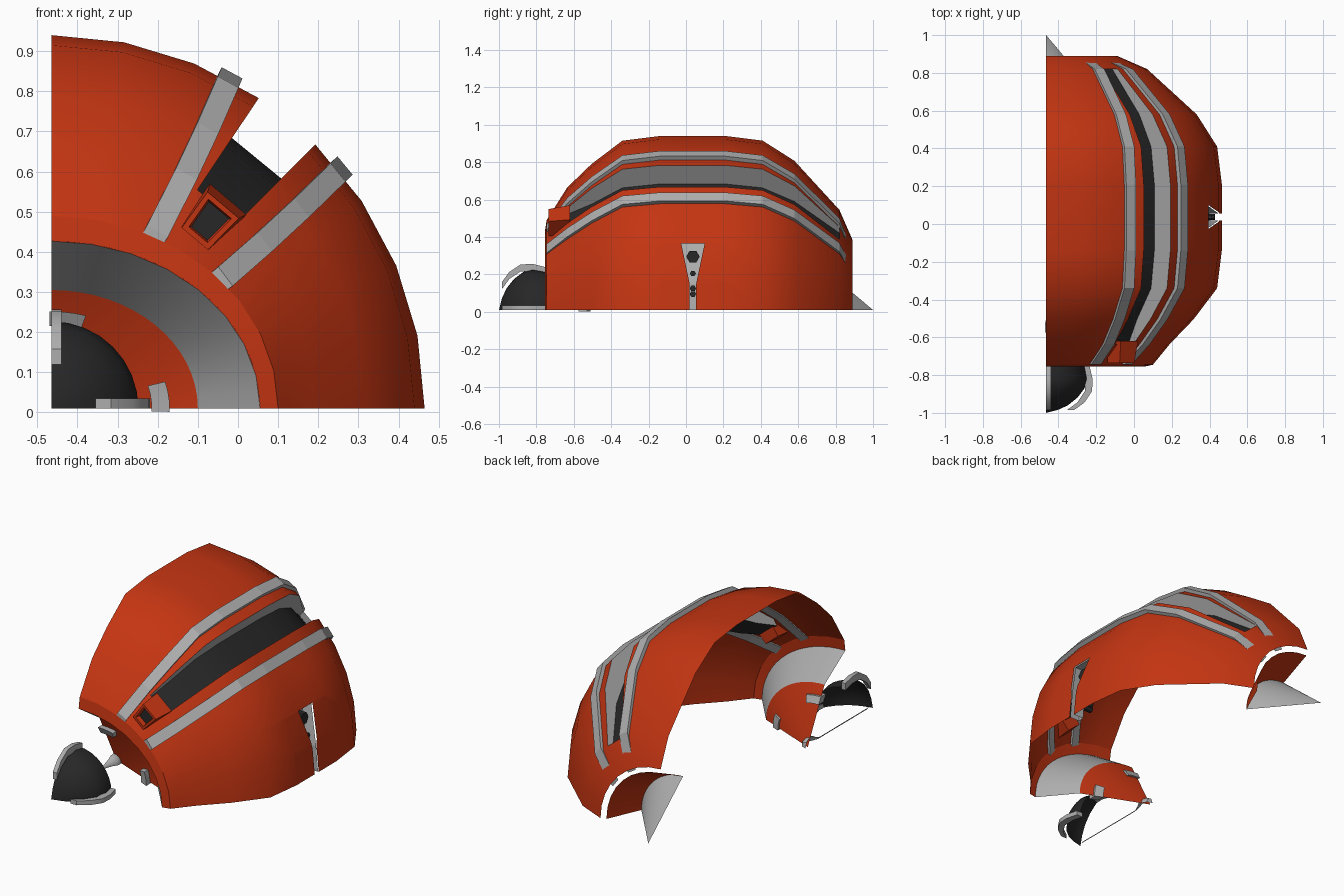
import bpy, bmesh
from math import sin, cos, radians, sqrt
from mathutils import Vector

if "Cube" in bpy.data.objects:
    bpy.data.objects.remove(bpy.data.objects["Cube"])


def material(name, rgb):
    m = bpy.data.materials.new(name)
    m.use_nodes = True
    m.diffuse_color = (*rgb, 1)
    m.node_tree.nodes["Principled BSDF"].inputs["Base Color"].default_value = (*rgb, 1)
    return m


RED = material("orange red paint", (0.55, 0.035, 0.006))
GREY = material("light grey metal", (0.42, 0.42, 0.42))
DARK = material("dark grey", (0.02, 0.02, 0.02))
AX, AZ = -0.465, 0.01          # long axis of the quarter hull
SEG = 8
STEP = 90 / SEG


def polar(a, b, deg, y):
    t = radians(deg)
    return Vector((AX + a * cos(t), y, AZ + b * sin(t)))


def finish(bm, name, mats, smooth=True):
    me = bpy.data.meshes.new(name)
    bm.to_mesh(me)
    bm.free()
    ob = bpy.data.objects.new(name, me)
    bpy.context.collection.objects.link(ob)
    for m in mats:
        me.materials.append(m)
    if smooth:
        bpy.ops.object.select_all(action='DESELECT')
        ob.select_set(True)
        bpy.context.view_layer.objects.active = ob
        bpy.ops.object.shade_smooth_by_angle(angle=radians(35))
    return ob


def quarter_lathe(profile, inward=False, skip=None, segs=SEG):
    """Quarter turn of (y, side radius, top radius) rows."""
    bm = bmesh.new()
    rows = [[bm.verts.new(polar(a, b, 90 * j / segs, y)) for j in range(segs + 1)]
            for y, a, b in profile]
    for i in range(len(rows) - 1):
        for j in range(segs):
            if skip and skip(i, j):
                continue
            q = [rows[i][j], rows[i + 1][j], rows[i + 1][j + 1], rows[i][j + 1]]
            bm.faces.new(q[::-1] if inward else q)
    bmesh.ops.remove_doubles(bm, verts=bm.verts[:], dist=0.0005)
    return bm


def loft(sections):
    """Closed bar through four-point sections."""
    bm = bmesh.new()
    rings = [[bm.verts.new(p) for p in s] for s in sections]
    for r, s in zip(rings, rings[1:]):
        for k in range(4):
            bm.faces.new((r[k], r[(k + 1) % 4], s[(k + 1) % 4], s[k]))
    first = bm.faces.new(rings[0][::-1])
    bm.faces.new(rings[-1])
    bmesh.ops.recalc_face_normals(bm, faces=bm.faces[:])
    return bm, first


def circular(rows):
    return [(y, r, r) for y, r in rows]


# Hull shell, with one column of faces left out for the long slot
HULL = [(-0.745, 0.565, 0.48)] + circular([
    (-0.635, 0.655), (-0.505, 0.78), (-0.34, 0.905), (-0.14, 0.93), (0.21, 0.93),
    (0.41, 0.905), (0.58, 0.797), (0.82, 0.535), (0.89, 0.375)])
SLOT = 4
hull = quarter_lathe(HULL, skip=lambda i, j: j == SLOT and 1 <= i <= 7)

# Keyhole opening low on the side of the hull
MID, NECK, TOP, HALF, FLARE = 0.037, 0.15, 0.365, 0.0175, 0.21
cuts = [((0, 0, NECK), (0, 0, 1)), ((0, 0, TOP), (0, 0, 1))]
for s in (-1, 1):
    edge = (0, MID + s * HALF, NECK)
    cuts += [(edge, (0, 1, 0)), (edge, (0, s, -FLARE))]
for co, no in cuts:
    near = [f for f in hull.faces if f.calc_center_median().z < 0.45
            and -0.15 < f.calc_center_median().y < 0.22]
    geom = near + list({e for f in near for e in f.edges}) + list({v for f in near for v in f.verts})
    bmesh.ops.bisect_plane(hull, geom=geom, plane_co=co, plane_no=no, dist=0.0001)


def in_keyhole(f):
    c = f.calc_center_median()
    return c.z < TOP and abs(c.y - MID) < HALF + max(0, c.z - NECK) * FLARE


bmesh.ops.delete(hull, geom=[f for f in hull.faces if in_keyhole(f)], context='FACES')
finish(hull, "hull_shell", [RED])

# Grey walls and back plate of the keyhole
bm = bmesh.new()
levels = []
for z in (AZ, NECK, TOP):
    w = HALF + max(0, z - NECK) * FLARE
    x = AX + sqrt(0.93 ** 2 - z ** 2) - 0.004
    levels.append([bm.verts.new((x - d, MID + s * w, z))
                   for s, d in ((-1, 0), (-1, 0.06), (1, 0.06), (1, 0))])
for lo, hi in zip(levels, levels[1:]):
    for k in range(3):
        bm.faces.new((lo[k], lo[k + 1], hi[k + 1], hi[k]))
bm.faces.new(levels[-1])
finish(bm, "keyhole_recess", [GREY], False)

# Dark fittings inside the keyhole
for n, (z, r) in enumerate([(0.295, 0.036), (0.205, 0.016), (0.125, 0.017), (0.095, 0.017)]):
    x = AX + sqrt(0.93 ** 2 - z ** 2) - 0.08
    bpy.ops.mesh.primitive_cylinder_add(vertices=6, radius=r, depth=0.1,
                                        location=(x, MID, z), rotation=(0, radians(90), 0))
    ob = bpy.context.object
    ob.name = f"keyhole_fitting_{n + 1}"
    ob.data.materials.append(DARK)

# Slot trough: grey walls, dark floor
low, high = SLOT * STEP, (SLOT + 1) * STEP
depths = [0.04, 0.1, 0.12, 0.12, 0.12, 0.12, 0.1, 0.04]
bm = bmesh.new()
rows = [[bm.verts.new(polar(r - k, r - k, t, y)) for t, k in
         ((low, 0), (low, d), (high, d), (high, 0))]
        for (y, r, _), d in zip(HULL[1:9], depths)]
for a, b in zip(rows, rows[1:]):
    for k in range(3):
        f = bm.faces.new((a[k], b[k], b[k + 1], a[k + 1]))
        f.material_index = 1 if k == 1 else 0
bm.faces.new(rows[0])
bm.faces.new(rows[-1][::-1])
finish(bm, "slot_trough", [GREY, DARK])

# Raised rails on both sides of the slot
for name, angle in (("upper_rail", 61.7), ("lower_rail", 39.6)):
    sections = []
    for n, (y, a, b) in enumerate(HULL):
        t = radians(angle)
        r = 1 / sqrt((cos(t) / a) ** 2 + (sin(t) / b) ** 2)
        mid = angle + (r - 0.93) * 6
        half = 1.65 / r
        y = min(y, 0.875)
        sections.append([polar(r + k, r + k, mid + s * half, y) for s, k in
                         ((-1, -0.012), (1, -0.012), (1, 0.02), (-1, 0.02))])
    finish(loft(sections)[0], name, [GREY], False)

# Square vent at the front end of the slot
sections = []
for y, r, w, h in ((-0.735, 0.61, 4.4, 0.055), (-0.62, 0.625, 5, 0.06)):
    sections.append([polar(r + k * h, r + k * h, 49.8 + s * w, y)
                     for s, k in ((-1, -1), (1, -1), (1, 1), (-1, 1))])
bm, front = loft(sections)
bmesh.ops.inset_individual(bm, faces=[front], thickness=0.018, depth=0)
bmesh.ops.inset_individual(bm, faces=[front], thickness=0.006, depth=-0.025)
front.material_index = 1
finish(bm, "front_vent", [RED, DARK], False)

# Front opening: flange, grey funnel ring, red inner cone
finish(quarter_lathe([(-0.755, 0.52, 0.417), (-0.745, 0.565, 0.48)]), "front_flange", [RED])
finish(quarter_lathe([(-0.755, 0.52, 0.417), (-0.57, 0.365, 0.295)], True, segs=16),
       "intake_ring", [GREY])
finish(quarter_lathe([(-0.57, 0.365, 0.295), (-0.42, 0, 0)], True, segs=16),
       "intake_cone", [RED])

# Small curved tabs on the inner cone
for name, start in (("side_tab", -2), ("top_tab", 73)):
    sections = [[polar(a, a * 0.82, start + d, y) for a, y in
                 ((0.25, -0.51), (0.295, -0.53), (0.295, -0.575), (0.25, -0.555))]
                for d in (0, 6, 12, 18)]
    finish(loft(sections)[0], name, [GREY])

# Nose dome on its rod and ball
dome = [(-1, 0), (-0.985, 0.06), (-0.96, 0.115), (-0.92, 0.165), (-0.87, 0.203),
        (-0.82, 0.217), (-0.755, 0.205)]
finish(quarter_lathe(circular(dome)), "nose_dome", [DARK])
finish(quarter_lathe(circular([(-0.97, 0.014), (-0.53, 0.014), (-0.49, 0.03), (-0.47, 0.043),
                               (-0.45, 0.046), (-0.43, 0.043), (-0.41, 0.03), (-0.4, 0)])),
       "nose_rod", [GREY])

# Fins hugging the dome along its top and side
path = [(-0.985, 0.13), (-0.945, 0.185), (-0.885, 0.225), (-0.82, 0.228), (-0.755, 0.212)]
for name, top in (("top_fin", True), ("side_fin", False)):
    sections = []
    for y, r in path:
        pts = [(r + k, w) for k, w in ((-0.02, 0), (0.018, 0), (0.018, 0.025), (-0.02, 0.025))]
        sections.append([(AX + (w if top else q), y, AZ + (q if top else w)) for q, w in pts])
    finish(loft(sections)[0], name, [GREY])

# Tail: red recess and grey cone
finish(quarter_lathe([(0.69, 0.26, 0.26), (0.88, 0.345, 0.345)], True), "tail_recess", [RED])
finish(quarter_lathe([(0.69, 0.26, 0.26), (1, 0, 0)], segs=16), "tail_cone", [GREY])
